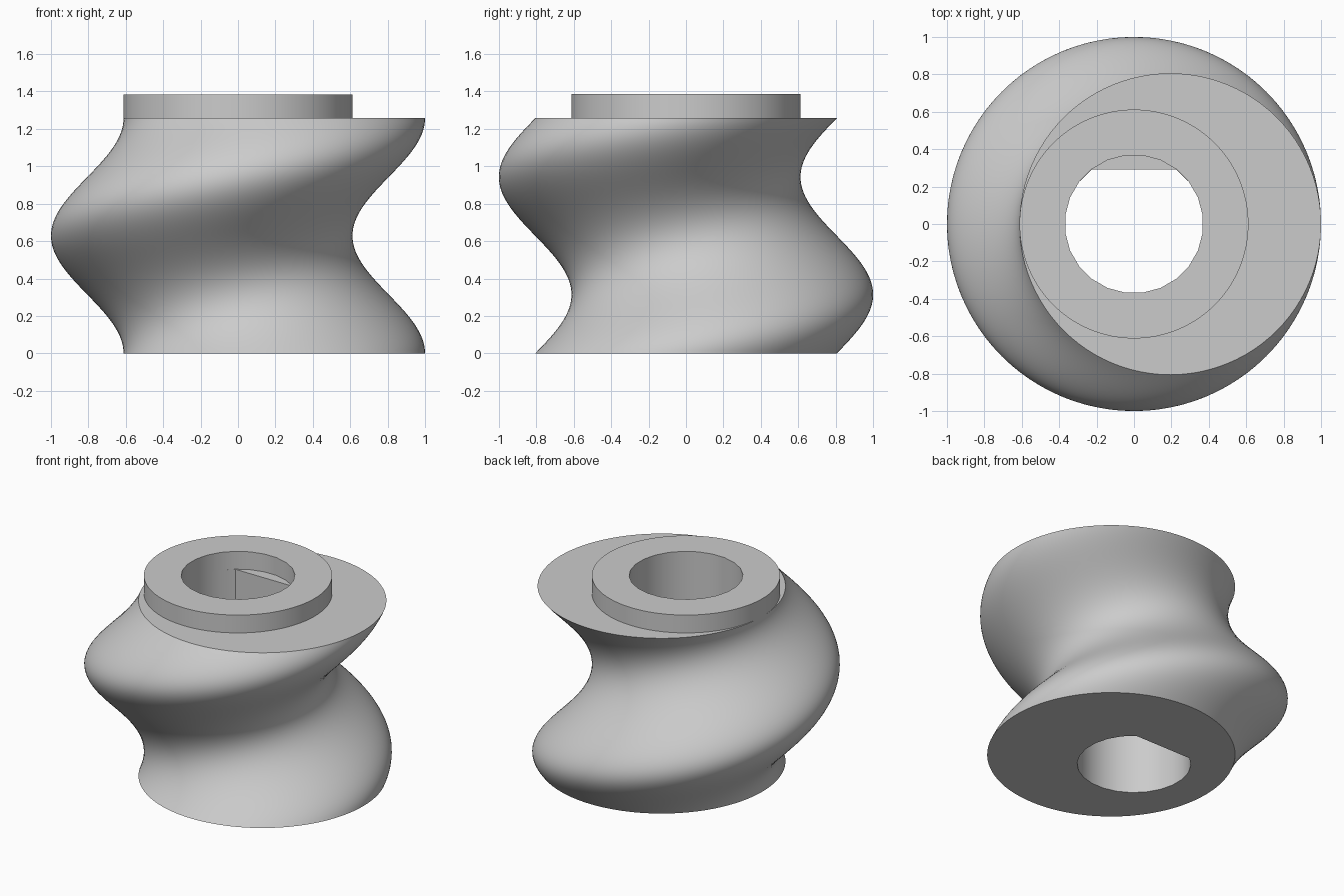
import bpy, bmesh
from math import cos, sin, pi, radians

if "Cube" in bpy.data.objects:
    bpy.data.objects.remove(bpy.data.objects["Cube"], do_unlink=True)

LOBE_R, THROW, BODY_H = 0.806, 0.194, 1.257     # eccentric disc, offset, one full turn
COLLAR_R, TOP = 0.612, 1.385
BORE_R, BORE_SIDES, FLAT = 0.37, 24, 0.291

steel = bpy.data.materials.new("light_grey")
steel.use_nodes = True
grey = (0.6, 0.6, 0.6, 1)
steel.diffuse_color = grey
steel.node_tree.nodes["Principled BSDF"].inputs["Base Color"].default_value = grey


def circle(z, radius, sides, cx=0, cy=0, phase=0.0):
    return [(cx + radius * cos(2 * pi * (i + phase) / sides),
             cy + radius * sin(2 * pi * (i + phase) / sides), z) for i in range(sides)]


def loft(bm, rings):
    """Skin a stack of rings with quads; return the first and last edge loops."""
    rows = [[bm.verts.new(p) for p in ring] for ring in rings]
    n = len(rows[0])
    for a, b in zip(rows, rows[1:]):
        for i in range(n):
            j = (i + 1) % n
            bm.faces.new((a[i], a[j], b[j], b[i]))
    return [[bm.edges.get((row[i], row[(i + 1) % n])) for i in range(n)]
            for row in (rows[0], rows[-1])]


def bored_solid(name, outer, inner):
    """Outer skin plus bore wall, closed by flat caps at both ends."""
    bm = bmesh.new()
    for shell, hole in zip(loft(bm, outer), loft(bm, inner)):
        bmesh.ops.triangle_fill(bm, edges=shell + hole, use_beauty=True)
    bmesh.ops.recalc_face_normals(bm, faces=bm.faces)
    mesh = bpy.data.meshes.new(name)
    bm.to_mesh(mesh)
    bm.free()
    mesh.materials.append(steel)
    obj = bpy.data.objects.new(name, mesh)
    bpy.context.collection.objects.link(obj)
    bpy.ops.object.select_all(action="DESELECT")
    obj.select_set(True)
    bpy.context.view_layer.objects.active = obj
    bpy.ops.object.shade_smooth_by_angle(angle=radians(30))
    return obj


def bore(z, flat=BORE_R):
    """Bore outline, cut off on its back side by a flat."""
    return [(x, min(y, flat), h)
            for x, y, h in circle(z, BORE_R, BORE_SIDES, phase=0.5)]


# Helical body: an eccentric disc swept through one turn, with a D-shaped bore
steps = 72
body = [circle(BODY_H * k / steps, LOBE_R, 96,
               THROW * cos(2 * pi * k / steps), THROW * sin(2 * pi * k / steps))
        for k in range(steps + 1)]
bored_solid("helical_rotor", body, [bore(0, FLAT), bore(BODY_H, FLAT)])

# Round collar on top, with a plain round bore
bored_solid("top_collar",
            [circle(BODY_H, COLLAR_R, 96), circle(TOP, COLLAR_R, 96)],
            [bore(BODY_H), bore(TOP)])
